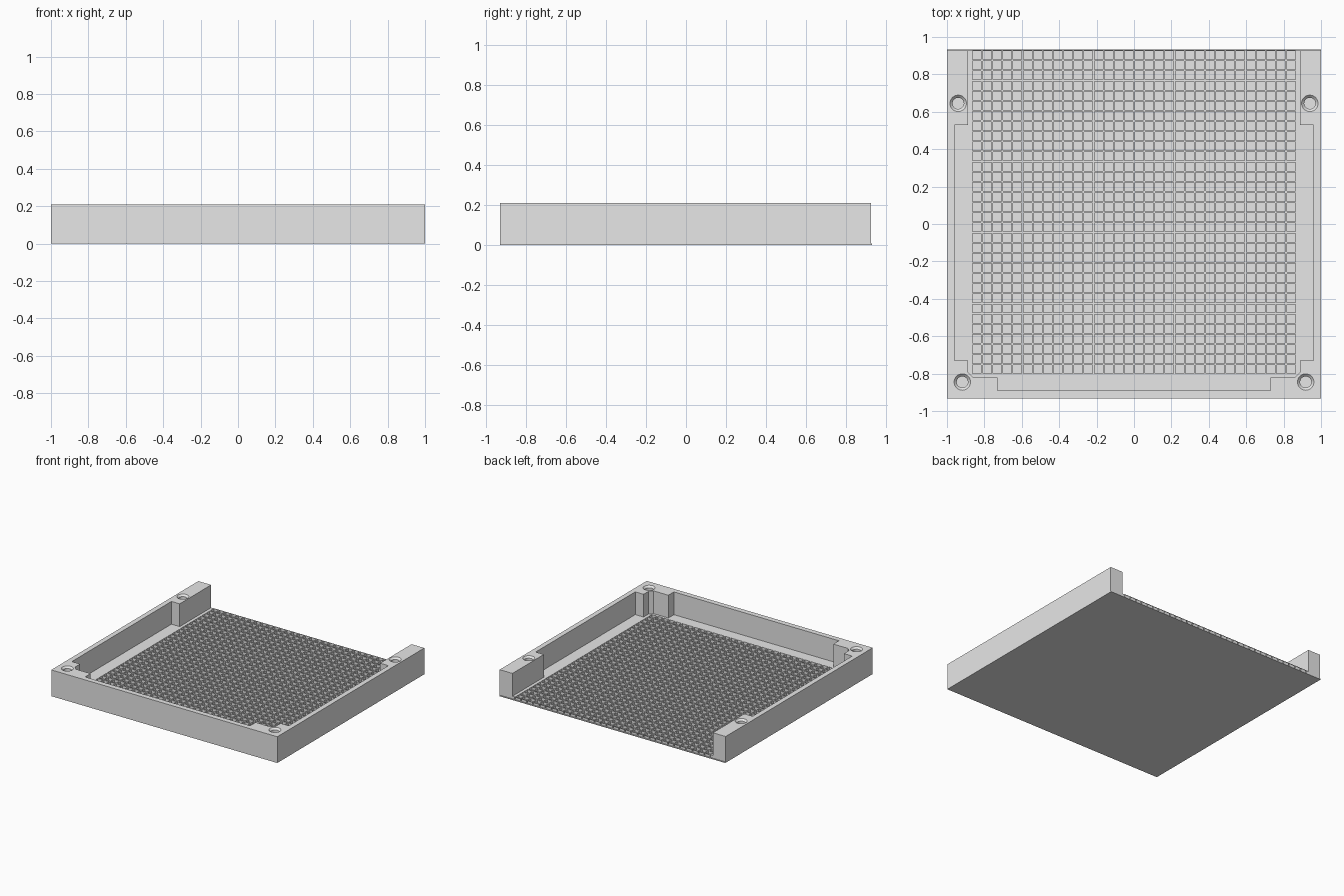
import bpy, bmesh, math

cube = bpy.data.objects.get("Cube")
if cube:
    bpy.data.objects.remove(cube, do_unlink=True)

HEIGHT, SHEET, FLOOR = 0.21, 0.0065, 0.028
BACK, POST_BACK, OUTER = 0.932, 0.927, 1.0
CELLS, HALF_GRID, RIB = 32, 0.867, 0.0088

grey = bpy.data.materials.new("plain_grey")
grey.use_nodes = True
grey.diffuse_color = (0.8, 0.8, 0.8, 1)
grey.node_tree.nodes["Principled BSDF"].inputs["Base Color"].default_value = (0.8, 0.8, 0.8, 1)


def finish(name, bm):
    """Turn a bmesh into a named grey object."""
    mesh = bpy.data.meshes.new(name)
    bm.to_mesh(mesh)
    bm.free()
    mesh.materials.append(grey)
    obj = bpy.data.objects.new(name, mesh)
    bpy.context.collection.objects.link(obj)
    return obj


def prism(name, outline, z0, z1):
    """Extrude a flat outline straight up."""
    bm = bmesh.new()
    face = bm.faces.new([bm.verts.new((x, y, z0)) for x, y in outline])
    ext = bmesh.ops.extrude_face_region(bm, geom=[face])
    top = [v for v in ext["geom"] if isinstance(v, bmesh.types.BMVert)]
    bmesh.ops.translate(bm, verts=top, vec=(0, 0, z1 - z0))
    bmesh.ops.recalc_face_normals(bm, faces=bm.faces)
    return finish(name, bm)


def slab(name, x0, x1, y0, y1, z0, z1):
    return prism(name, [(x0, y0), (x1, y0), (x1, y1), (x0, y1)], z0, z1)


# Thin bottom sheet
slab("bottom_sheet", -OUTER, OUTER, -BACK, BACK, 0, SHEET)

# U-shaped wall with thicker screw posts, open at the back
half = [(OUTER, -BACK), (OUTER, POST_BACK), (0.887, POST_BACK), (0.887, 0.53),
        (0.96, 0.53), (0.96, -0.73), (0.887, -0.73), (0.887, -0.793),
        (0.86, -0.82), (0.73, -0.82), (0.73, -0.89)]
wall = prism("outer_wall", half + [(-x, y) for x, y in reversed(half)], SHEET, HEIGHT)

# Flat floor margins around the cell grid
grid_front = BACK - 0.002 - 2 * HALF_GRID
for side, name in ((1, "left"), (-1, "right")):
    xs = sorted((side * HALF_GRID, side * 0.965))
    slab(name + "_floor_margin", *xs, -0.9, POST_BACK, SHEET, FLOOR)
slab("front_floor_margin", -HALF_GRID, HALF_GRID, -0.9, grid_front, SHEET, FLOOR)

# Grid of square pockets separated by thin ribs
bm = bmesh.new()
bmesh.ops.create_grid(bm, x_segments=CELLS, y_segments=CELLS, size=HALF_GRID)
bmesh.ops.translate(bm, verts=bm.verts, vec=(0, grid_front + HALF_GRID, FLOOR))
cells = list(bm.faces)
rim = [e for e in bm.edges if e.is_boundary]
bmesh.ops.inset_individual(bm, faces=cells, thickness=RIB / 2, use_even_offset=True)
pockets = bmesh.ops.extrude_discrete_faces(bm, faces=cells)["faces"]
for face in pockets:
    for v in face.verts:
        v.co.z = SHEET + 0.0003
skirt = bmesh.ops.extrude_edge_only(bm, edges=rim)["geom"]
for v in skirt:
    if isinstance(v, bmesh.types.BMVert):
        v.co.z = SHEET
bmesh.ops.recalc_face_normals(bm, faces=bm.faces)
# The pocket floors must look up
if sum(f.normal.z for f in pockets) < 0:
    bmesh.ops.reverse_faces(bm, faces=bm.faces)
finish("cell_grid", bm)

# Countersunk blind screw holes, cut from the posts
SIDES = 32
bm = bmesh.new()
profile = [(0.03, HEIGHT - 0.13), (0.03, HEIGHT - 0.014), (0.044, HEIGHT), (0.044, HEIGHT + 0.02)]
for hx, hy in ((0.94, 0.645), (0.918, -0.845)):
    for side in (1, -1):
        rings = []
        for r, z in profile:
            rings.append([bm.verts.new((side * hx + r * math.cos(2 * math.pi * i / SIDES),
                                        hy + r * math.sin(2 * math.pi * i / SIDES), z))
                          for i in range(SIDES)])
        bm.faces.new(rings[0])
        bm.faces.new(rings[-1])
        for low, high in zip(rings, rings[1:]):
            for i in range(SIDES):
                j = (i + 1) % SIDES
                bm.faces.new((low[i], low[j], high[j], high[i]))
bmesh.ops.recalc_face_normals(bm, faces=bm.faces)
cutter = finish("screw_hole_cutter", bm)
cutter.hide_render = True

cut = wall.modifiers.new("screw_holes", "BOOLEAN")
cut.operation = "DIFFERENCE"
cut.solver = "EXACT"
cut.object = cutter
bpy.context.view_layer.objects.active = wall
wall.select_set(True)
bpy.ops.object.modifier_apply(modifier=cut.name)
bpy.data.objects.remove(cutter, do_unlink=True)
bpy.ops.object.shade_smooth_by_angle(angle=math.radians(25))
